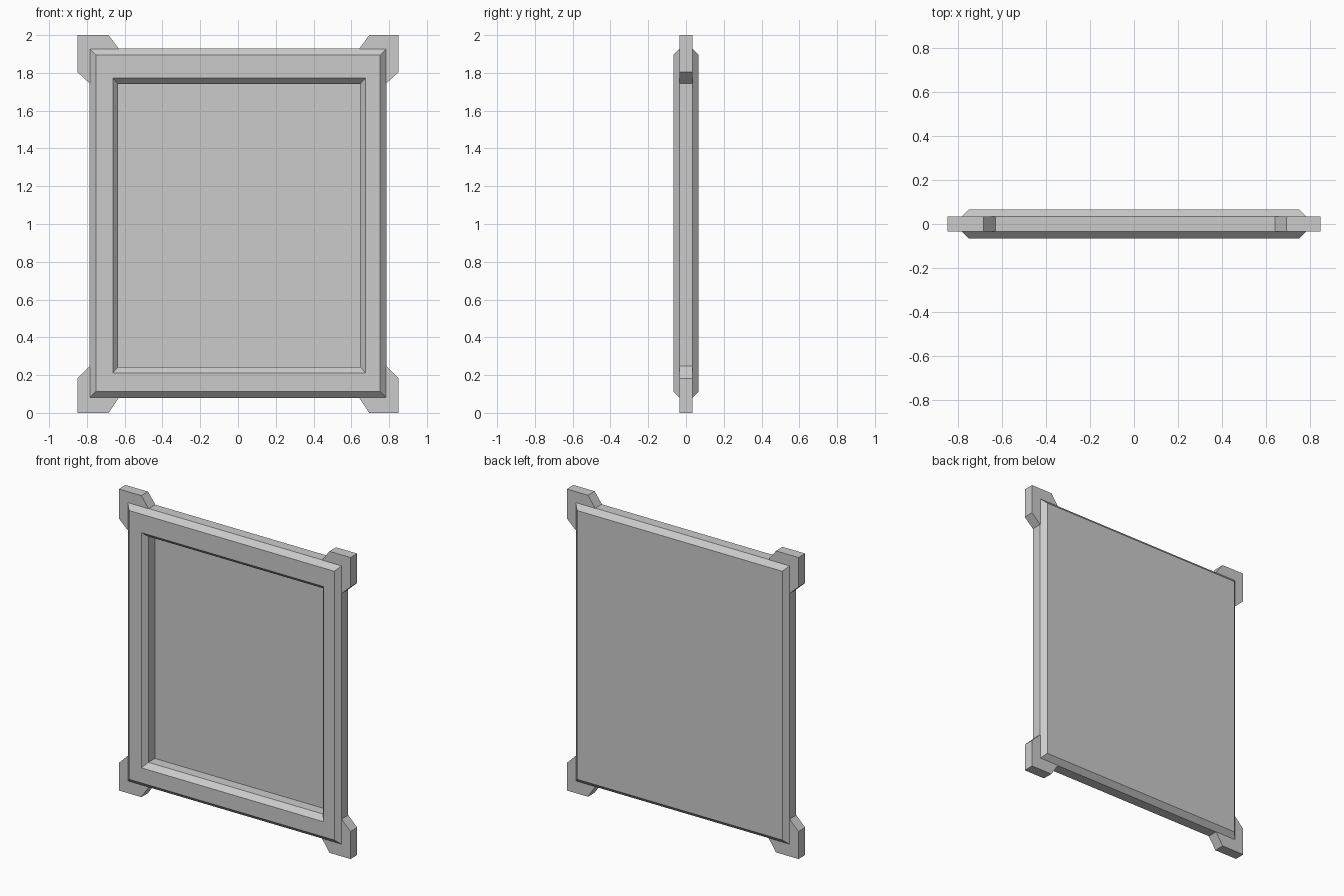
import bpy, bmesh

if "Cube" in bpy.data.objects:
    bpy.data.objects.remove(bpy.data.objects["Cube"])


def new_object(name, bm):
    bmesh.ops.recalc_face_normals(bm, faces=bm.faces[:])
    mesh = bpy.data.meshes.new(name)
    bm.to_mesh(mesh)
    bm.free()
    obj = bpy.data.objects.new(name, mesh)
    bpy.context.collection.objects.link(obj)
    return obj


def stepped_panel(name, rings):
    """Loft rectangles (x0, x1, z0, z1, y) and cap both ends."""
    bm = bmesh.new()
    loops = []
    for x0, x1, z0, z1, y in rings:
        corners = [(x0, z0), (x1, z0), (x1, z1), (x0, z1)]
        loops.append([bm.verts.new((x, y, z)) for x, z in corners])
    for a, b in zip(loops, loops[1:]):
        for i in range(4):
            j = (i + 1) % 4
            bm.faces.new((a[i], a[j], b[j], b[i]))
    bm.faces.new(loops[0])
    bm.faces.new(loops[-1])
    return new_object(name, bm)


def plate(name, outline, half):
    """Extrude an x-z outline through the depth."""
    bm = bmesh.new()
    face = bm.faces.new([bm.verts.new((x, -half, z)) for x, z in outline])
    ext = bmesh.ops.extrude_face_region(bm, geom=[face])
    verts = [g for g in ext["geom"] if isinstance(g, bmesh.types.BMVert)]
    bmesh.ops.translate(bm, verts=verts, vec=(0, 2 * half, 0))
    return new_object(name, bm)


# Chamfered frame with its recessed front panel and flat back
D, S = 0.066, 0.034
stepped_panel("frame_and_panel", [
    (-0.753, 0.753, 0.112, 1.895, D),
    (-0.785, 0.785, 0.08, 1.928, S),
    (-0.785, 0.785, 0.08, 1.928, -S),
    (-0.753, 0.753, 0.112, 1.895, -D),
    (-0.663, 0.675, 0.212, 1.772, -D),
    (-0.634, 0.647, 0.244, 1.742, -S),
    (-0.634, 0.647, 0.244, 1.742, S),
])

# Corner brackets: edge lengths along x (outer, inner) and z (outer, inner)
x_ends = {"left": (-1, 0.685, 0.631), "right": (1, 0.695, 0.642)}
z_ends = {"bottom": (0.0, 0.08, 0.183, 0.247), "top": (2.0, 1.928, 1.804, 1.744)}
for x_name, (s, xa, xb) in x_ends.items():
    for z_name, (z_out, z_rim, za, zb) in z_ends.items():
        z_in = z_out + (0.14 if z_out == 0 else -0.14)
        plate(f"bracket_{z_name}_{x_name}", [
            (s * 0.85, z_out), (s * xa, z_out), (s * xb, z_rim),
            (s * 0.72, z_in), (s * 0.785, zb), (s * 0.85, za),
        ], 0.035)
